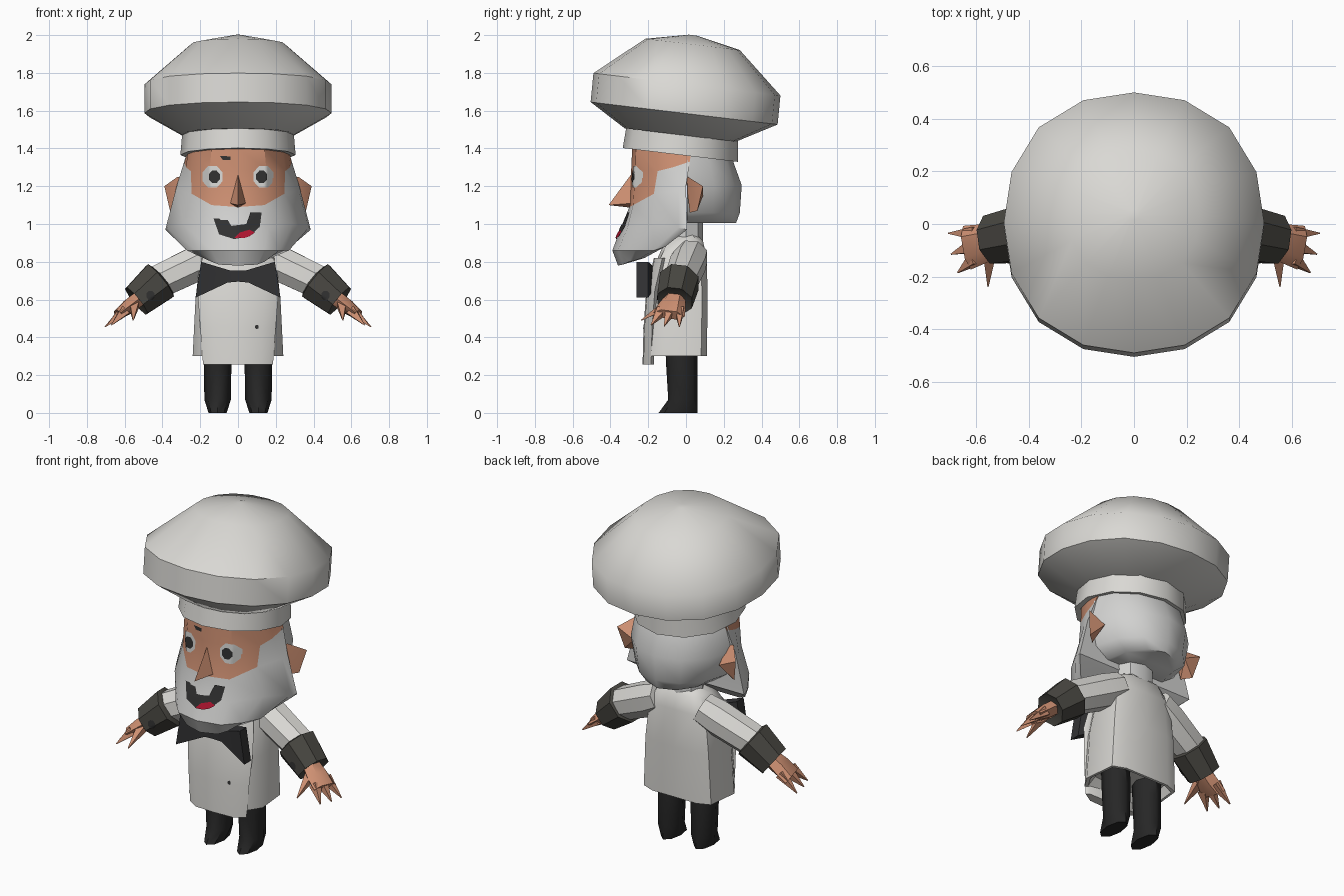
import bpy, bmesh, math
from mathutils import Vector
from mathutils.bvhtree import BVHTree

if "Cube" in bpy.data.objects:
    bpy.data.objects.remove(bpy.data.objects["Cube"])


def material(name, rgb):
    m = bpy.data.materials.new(name)
    m.diffuse_color = (*rgb, 1)
    m.use_nodes = True
    m.node_tree.nodes["Principled BSDF"].inputs["Base Color"].default_value = m.diffuse_color
    return m


CLOTH = material("cloth white", (0.70, 0.69, 0.66))
HAIR = material("hair grey", (0.64, 0.64, 0.63))
SKIN = material("skin", (0.62, 0.28, 0.17))
CUFF = material("cuff charcoal", (0.065, 0.062, 0.053))
BOW = material("bow black", (0.032, 0.032, 0.034))
TROUSER = material("trouser black", (0.02, 0.02, 0.02))
EYE = material("eye white", (0.68, 0.68, 0.66))
INK = material("ink dark", (0.03, 0.03, 0.03))
RED = material("tongue red", (0.45, 0.008, 0.03))


def finish(name, bm, mats, mirror=False, angle=40, rule=None):
    bmesh.ops.recalc_face_normals(bm, faces=bm.faces[:])
    me = bpy.data.meshes.new(name)
    if rule:
        for f in bm.faces:
            f.material_index = rule(f.calc_center_median())
    bm.to_mesh(me)
    bm.free()
    for m in mats:
        me.materials.append(m)
    me.shade_smooth()
    me.set_sharp_from_angle(angle=math.radians(angle))
    ob = bpy.data.objects.new(name, me)
    bpy.context.collection.objects.link(ob)
    if mirror:
        ob.modifiers.new("Mirror", 'MIRROR').use_mirror_merge = False
    return ob


def loft(name, rings, mats, **kw):
    """Skin a stack of equal-length rings and cap both ends."""
    bm = bmesh.new()
    vs = [[bm.verts.new(p) for p in r] for r in rings]
    n = len(vs[0])
    for a, b in zip(vs, vs[1:]):
        for j in range(n):
            k = (j + 1) % n
            bm.faces.new((a[j], a[k], b[k], b[j]))
    bm.faces.new(vs[0])
    bm.faces.new(vs[-1])
    return finish(name, bm, mats, **kw)


def sym(half):
    return half + [(-x, y, z) for x, y, z in reversed(half) if x > 0]


def oval(cx, cy, z, rx, ry, n, tilt=0.0, square=0.0):
    out = []
    for i in range(n):
        a = 2 * math.pi * i / n
        k = 1 + square * math.sin(2 * a) ** 2
        y = cy + ry * k * math.sin(a)
        out.append((cx + rx * k * math.cos(a), y, z - tilt * y))
    return out


def tube(name, path, mats, n=8, **kw):
    """path: (centre, thickness radius, width radius)"""
    d = (Vector(path[-1][0]) - Vector(path[0][0])).normalized()
    u = d.cross(Vector((0, 1, 0))).normalized()
    v = u.cross(d)
    rings = []
    for c, ru, rv in path:
        angs = [2 * math.pi * (i + 0.5) / n for i in range(n)]
        rings.append([Vector(c) + u * ru * math.cos(a) + v * rv * math.sin(a) for a in angs])
    return loft(name, rings, mats, mirror=True, **kw)


def hull(name, pts, mats, **kw):
    bm = bmesh.new()
    for p in pts:
        bm.verts.new(p)
    bmesh.ops.convex_hull(bm, input=bm.verts[:])
    return finish(name, bm, mats, **kw)


def plate(name, target, outline, mat, lift=0.005, **kw):
    """Flat x-z outline laid onto the front of a target part."""
    me = target.data
    tree = BVHTree.FromPolygons([v.co for v in me.vertices], [p.vertices[:] for p in me.polygons])
    bm = bmesh.new()
    bm.faces.new([bm.verts.new((x, -1, z)) for x, z in outline])
    bmesh.ops.triangulate(bm, faces=bm.faces[:])
    bmesh.ops.subdivide_edges(bm, edges=bm.edges[:], cuts=4, use_grid_fill=True)
    for v in bm.verts:
        hit = tree.ray_cast(v.co, Vector((0, 1, 0)))[0]
        if hit:
            v.co.y = hit.y - lift
    ob = finish(name, bm, [mat], **kw)
    if sum(p.normal.y for p in ob.data.polygons) > 0:
        ob.data.flip_normals()
    return ob


def disc(cx, cz, rx, rz, n=8):
    return [(cx + rx * math.cos(2 * math.pi * (i + .5) / n),
             cz + rz * math.sin(2 * math.pi * (i + .5) / n)) for i in range(n)]


# Hat: puffed crown and band, both tipped up at the front
crown = [(0.035, 2.004, 0.02), (0.035, 1.955, 0.25), (0.005, 1.74, 0.495),
         (-0.01, 1.585, 0.495), (-0.03, 1.468, 0.295)]
loft("hat_crown", [oval(0, y, z, r, r, 16, 0.12, 0.035) for y, z, r in crown], [CLOTH], angle=50)
band = [(-0.02, 1.48, 0.295), (-0.03, 1.362, 0.305), (-0.03, 1.362, 0.27), (-0.03, 1.39, 0.265)]
loft("hat_band", [oval(0, y, z, r, r, 12, 0.12) for y, z, r in band], [CLOTH])

# Head: skin face above, flared beard below
head_rows = [
    [(0, -.285, 1.40), (.14, -.265, 1.40), (.235, -.16, 1.40), (.265, -.06, 1.40), (.265, .03, 1.40)],
    [(0, -.29, 1.29), (.15, -.268, 1.29), (.25, -.15, 1.28), (.275, -.07, 1.30), (.285, .02, 1.33)],
    [(0, -.30, 1.09), (.14, -.28, 1.10), (.245, -.17, 1.16), (.32, -.04, 1.18), (.325, .0, 1.20)],
    [(0, -.345, .98), (.16, -.31, .98), (.29, -.18, 1.0), (.375, -.04, .98), (.385, .005, .97)],
    [(0, -.39, .86), (.14, -.36, .86), (.22, -.27, .86), (.27, -.17, .86), (.28, -.11, .88)],
    [(0, -.36, .78), (.10, -.335, .785), (.14, -.30, .80), (.15, -.26, .81), (.12, -.22, .82)]]
head = loft("head_and_beard", [sym(r) for r in head_rows], [HAIR, SKIN],
            rule=lambda c: int(c.z > 1.295 or (c.z > 1.1 and c.y < -.15)))

# Hair at the back of the head
hair = [(1.40, .265, .22, 0), (1.33, .285, .25, 0), (1.205, .30, .295, 0),
        (1.06, .27, .285, 0), (1.005, .19, .265, .0)]
loft("back_hair", [[(x, max(y, 0.005), z) for x, y, z in oval(0, cy, z, rx, ry, 12)]
                   for z, rx, ry, cy in hair], [HAIR], angle=50)

# Nose, ears and neck
hull("nose", [(0, -.285, 1.27), (0, -.41, 1.10), (.045, -.28, 1.11), (-.045, -.28, 1.11), (0, -.28, 1.085)],
     [SKIN], angle=30)
hull("ear", [(.28, 0, 1.24), (.32, .01, 1.25), (.39, .09, 1.20), (.36, .06, 1.07), (.31, .02, 1.06),
             (.28, .09, 1.15)], [SKIN], mirror=True, angle=30)
loft("neck", [oval(0, 0, z, .11, .09, 8) for z in (1.06, .90)], [HAIR])

# Painted face: eyes, brow, mouth and tongue
plate("eye", head, disc(.135, 1.25, .058, .062), EYE, mirror=True)
plate("pupil", head, disc(.125, 1.25, .032, .035), INK, 0.009, mirror=True)
plate("brow", head, [(-.095, 1.36), (-.04, 1.358), (-.04, 1.338), (-.08, 1.338)], INK)
plate("mouth", head, [(-.13, 1.03), (-.06, 1.03), (-.035, .99), (.045, 1.0), (.065, 1.06), (.125, 1.06),
                      (.115, .985), (.06, .935), (-.02, .92), (-.10, .945)], INK)
plate("tongue", head, [(-.02, .925), (.01, .955), (.06, .97), (.09, .955), (.06, .935), (.03, .925)],
      RED, 0.009)

# Coat: (height, half width, front y, back y)
coat = [(.35, .20, -.15, .07), (.30, .225, -.185, .095), (.30, .24, -.20, .11), (.60, .225, -.19, .115),
        (.82, .20, -.15, .11), (.91, .15, -.11, .09), (.95, .08, -.06, .05)]
loft("coat", [sym([(0, f, z), (w * .8, f + .015, z), (w, f + .09, z), (w * .92, b - .03, z),
                   (w * .6, b, z), (0, b, z)]) for z, w, f, b in coat], [CLOTH])

# Apron panel hanging a little lower than the coat
apron = [(.255, .185, -.23), (.45, .20, -.225), (.65, .215, -.21), (.82, .19, -.17)]
panel = loft("apron", [sym([(0, f, z), (w * .65, f + .005, z), (w, f + .045, z), (w * .9, f + .06, z)])
                       for z, w, f in apron], [CLOTH])
plate("coat_button", panel, disc(.10, .455, .011, .012, 6), INK)

# Bow tie: sections from one tip to the other (top x, bottom x, top z, bottom z, front y, back y)
bow = [(.195, .225, .80, .61, -.262, -.20), (.045, .055, .755, .69, -.235, -.15), (0, 0, .755, .695, -.24, -.15)]
bow += [(-a, -b, *rest) for a, b, *rest in bow[1::-1]]
loft("bow_tie", [[(a, f, t), (a, k, t), (b, k, m), (b, f, m)] for a, b, t, m, f, k in bow], [BOW], angle=25)

# Sleeves, cuffs and cuff buttons
tube("sleeve", [((.13, .03, .835), .09, .09), ((.22, .01, .79), .10, .10), ((.43, -.03, .69), .095, .09)], [CLOTH])
cuff = tube("cuff", [((.40, -.03, .705), .08, .08), ((.413, -.035, .698), .118, .112),
                     ((.538, -.06, .592), .095, .10), ((.53, -.06, .60), .065, .07)], [CUFF])
plate("cuff_button", cuff, disc(.463, .622, .024, .026), INK, mirror=True)

# Hands: flat palm with pointed fingers and thumb
tube("palm", [((.51, -.055, .615), .045, .055), ((.575, -.075, .565), .045, .075),
              ((.635, -.09, .52), .03, .085)], [SKIN], n=6)
fingers = [((.60, -.035, .545), (.705, -.035, .455)), ((.61, -.085, .54), (.695, -.115, .46)),
           ((.60, -.13, .54), (.67, -.185, .465)), ((.55, -.10, .575), (.555, -.238, .49))]
for i, (a, b) in enumerate(fingers):
    name = "thumb" if i == 3 else f"finger_{i + 1}"
    tube(name, [(a, .036, .034), (b, .003, .003)], [SKIN], n=4, angle=30)

# Legs with toes kicked forward
legs = [(.36, -.025, .073, .085), (.25, -.022, .073, .083), (.07, -.017, .07, .077), (0, -.042, .048, .103)]
loft("leg", [oval(.108, y, z, rx, ry, 8) for z, y, rx, ry in legs], [TROUSER], mirror=True, angle=50)
